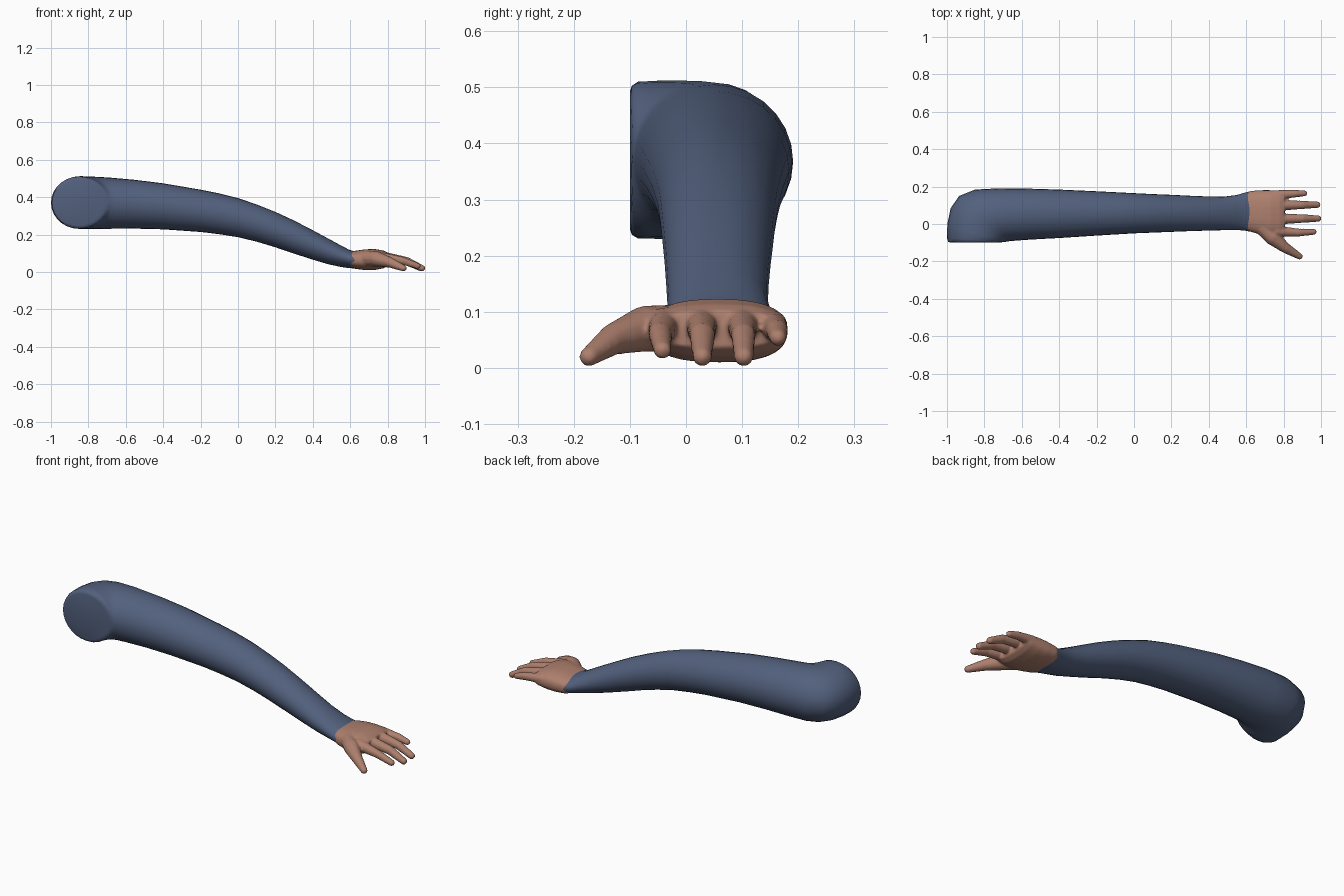
import bpy, bmesh, math
from mathutils import Vector, Matrix


def material(name, rgb):
    m = bpy.data.materials.new(name)
    m.diffuse_color = (*rgb, 1)
    return m


def finish(bm, name, mat):
    bmesh.ops.recalc_face_normals(bm, faces=bm.faces)
    me = bpy.data.meshes.new(name)
    bm.to_mesh(me)
    bm.free()
    me.materials.append(mat)
    ob = bpy.data.objects.new(name, me)
    bpy.context.collection.objects.link(ob)
    bpy.context.view_layer.objects.active = ob
    ob.select_set(True)
    bpy.ops.object.shade_smooth_by_angle(angle=math.radians(50))
    ob.select_set(False)
    return ob


def loft(bm, rings, sides=28, power=1.0):
    """Each ring: front point x, y, back point x, y, top z, bottom z."""
    loops = []
    for ax, ay, bx, by, top, bot in rings:
        loop = []
        for i in range(sides):
            a = 2 * math.pi * i / sides
            c = math.copysign(abs(math.cos(a)) ** power, math.cos(a))
            s = math.copysign(abs(math.sin(a)) ** power, math.sin(a))
            loop.append(bm.verts.new(((ax + bx) / 2 + c * (bx - ax) / 2,
                                      (ay + by) / 2 + c * (by - ay) / 2,
                                      (top + bot) / 2 + s * (top - bot) / 2)))
        loops.append(loop)
    for p, q in zip(loops, loops[1:]):
        for i in range(sides):
            j = (i + 1) % sides
            bm.faces.new((p[i], p[j], q[j], q[i]))
    bm.faces.new(loops[0])
    bm.faces.new(loops[-1])


def digit(bm, path, steps=9):
    """Tapered finger: closely spaced balls along x, y, z, radius points."""
    for p, q in zip(path, path[1:]):
        for k in range(steps + 1):
            x, y, z, r = Vector(p).lerp(Vector(q), k / steps)
            bmesh.ops.create_icosphere(bm, subdivisions=2, radius=r,
                                       matrix=Matrix.Translation((x, y, z)))


blue = material("sleeve blue", (0.085, 0.118, 0.205))
skin = material("skin", (0.42, 0.215, 0.155))

# Sleeve: flat shoulder opening facing front, turning into the arm
bm = bmesh.new()
loft(bm, [
    (-0.725, -0.100, -0.980, -0.100, 0.492, 0.248),
    (-0.710, -0.098, -0.994, -0.095, 0.503, 0.237),
    (-0.700, -0.097, -1.000, -0.075, 0.510, 0.231),
    (-0.692, -0.096, -0.998, 0.000, 0.512, 0.230),
    (-0.685, -0.095, -0.980, 0.085, 0.512, 0.230),
    (-0.680, -0.094, -0.935, 0.150, 0.511, 0.230),
    (-0.675, -0.093, -0.850, 0.184, 0.509, 0.230),
    (-0.660, -0.091, -0.720, 0.191, 0.505, 0.231),
    (-0.550, -0.083, -0.560, 0.189, 0.493, 0.232),
    (-0.400, -0.075, -0.400, 0.184, 0.474, 0.228),
    (-0.200, -0.062, -0.200, 0.175, 0.440, 0.214),
    (-0.100, -0.056, -0.100, 0.170, 0.420, 0.202),
    (0.000, -0.050, 0.000, 0.165, 0.395, 0.186),
    (0.100, -0.046, 0.100, 0.160, 0.361, 0.162),
    (0.200, -0.042, 0.200, 0.156, 0.321, 0.132),
    (0.300, -0.038, 0.300, 0.151, 0.275, 0.098),
    (0.400, -0.035, 0.400, 0.147, 0.223, 0.066),
    (0.480, -0.033, 0.480, 0.146, 0.180, 0.042),
    (0.550, -0.032, 0.550, 0.155, 0.142, 0.027),
    (0.590, -0.035, 0.590, 0.167, 0.121, 0.021),
    (0.622, -0.041, 0.622, 0.175, 0.110, 0.019)])
finish(bm, "sleeve", blue)

# Hand: palm, four fingers and thumb fused into one skin
bm = bmesh.new()
loft(bm, [
    (0.595, -0.030, 0.595, 0.160, 0.108, 0.028),
    (0.625, -0.042, 0.625, 0.177, 0.113, 0.017),
    (0.680, -0.058, 0.680, 0.181, 0.121, 0.010),
    (0.730, -0.068, 0.730, 0.181, 0.123, 0.010),
    (0.780, -0.066, 0.780, 0.180, 0.114, 0.020),
    (0.805, -0.060, 0.805, 0.176, 0.102, 0.036)], power=0.8)
digit(bm, [(0.76, -0.038, 0.078, 0.031), (0.88, -0.046, 0.060, 0.022), (0.960, -0.042, 0.032, 0.017)])
digit(bm, [(0.76, 0.027, 0.082, 0.032), (0.90, 0.029, 0.058, 0.024), (0.984, 0.029, 0.020, 0.018)])
digit(bm, [(0.76, 0.100, 0.082, 0.032), (0.90, 0.102, 0.058, 0.023), (0.980, 0.103, 0.020, 0.018)])
digit(bm, [(0.76, 0.155, 0.076, 0.027), (0.86, 0.162, 0.066, 0.021), (0.912, 0.164, 0.054, 0.016)])
digit(bm, [(0.69, -0.020, 0.070, 0.044), (0.74, -0.072, 0.070, 0.042),
           (0.81, -0.128, 0.052, 0.029), (0.885, -0.173, 0.020, 0.018)])
hand = finish(bm, "hand", skin)
rm = hand.modifiers.new("fuse", 'REMESH')
rm.mode = 'VOXEL'
rm.voxel_size = 0.005
rm.use_smooth_shade = True
sm = hand.modifiers.new("soften", 'SMOOTH')
sm.factor = 0.5
sm.iterations = 6
